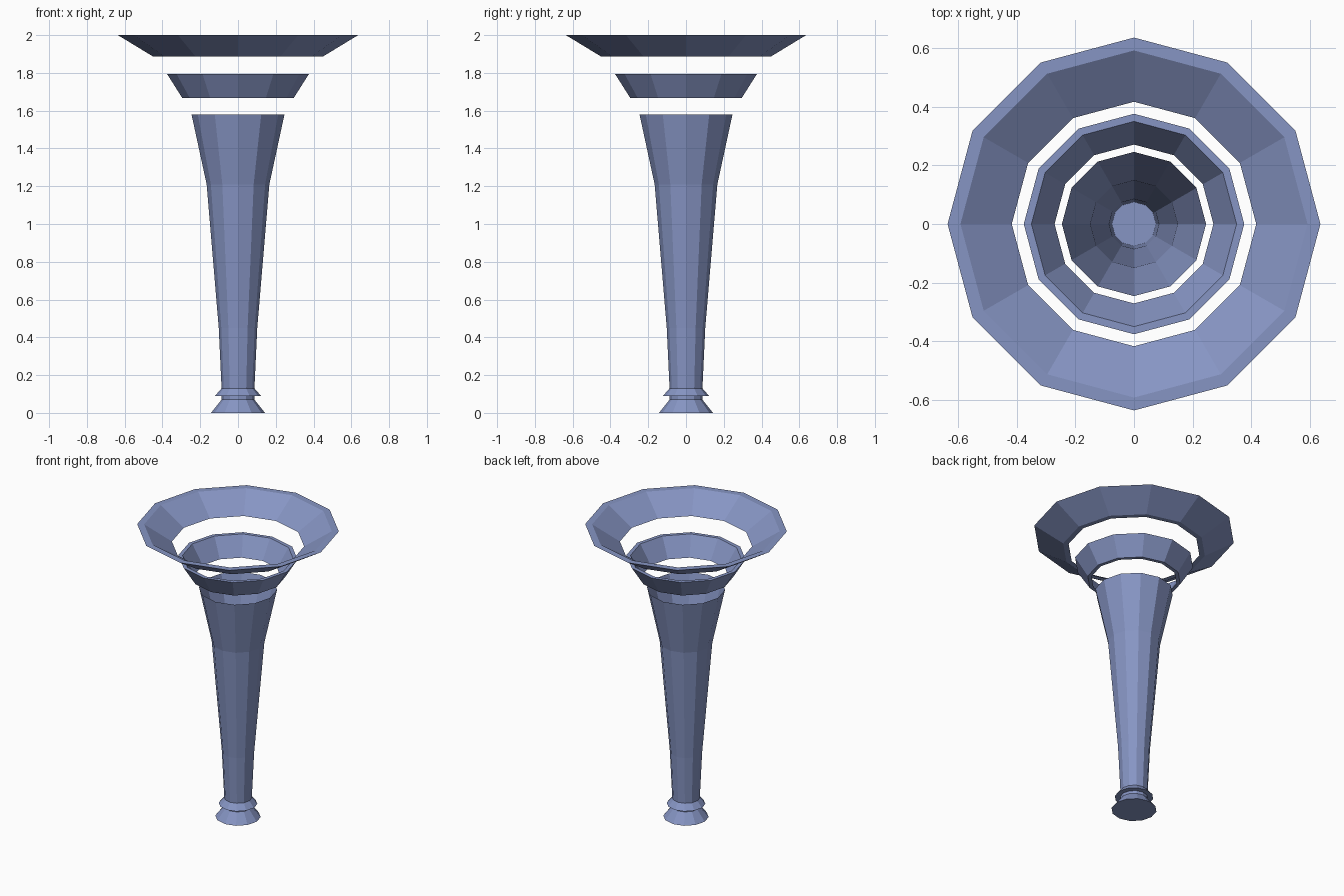
import bpy, bmesh, math

if "Cube" in bpy.data.objects:
    bpy.data.objects.remove(bpy.data.objects["Cube"])

SIDES = 12

# Slate blue finish
blue = bpy.data.materials.new("slate_blue")
blue.diffuse_color = (0.24, 0.30, 0.55, 1)
blue.use_nodes = True
blue.node_tree.nodes["Principled BSDF"].inputs["Base Color"].default_value = blue.diffuse_color


def lathe(name, profile, closed=False):
    """Revolve (radius, z) points; open profiles get end caps."""
    bm = bmesh.new()
    rings = []
    for r, z in profile:
        rings.append([bm.verts.new((r * math.cos(2 * math.pi * i / SIDES),
                                    r * math.sin(2 * math.pi * i / SIDES), z))
                      for i in range(SIDES)])
    pairs = list(zip(rings, rings[1:]))
    if closed:
        pairs.append((rings[-1], rings[0]))
    else:
        bm.faces.new(rings[0][::-1])
        bm.faces.new(rings[-1])
    for a, b in pairs:
        for i in range(SIDES):
            j = (i + 1) % SIDES
            bm.faces.new((a[i], a[j], b[j], b[i]))
    bmesh.ops.recalc_face_normals(bm, faces=bm.faces)
    mesh = bpy.data.meshes.new(name)
    bm.to_mesh(mesh)
    bm.free()
    mesh.materials.append(blue)
    obj = bpy.data.objects.new(name, mesh)
    bpy.context.collection.objects.link(obj)
    return obj


# Foot, collar and hollow flared stem, from the underside round to the inner floor
lathe("flared_stem", [
    (0.143, 0), (0.087, 0.07), (0.087, 0.09), (0.122, 0.09), (0.087, 0.13),
    (0.102, 0.45), (0.166, 1.21), (0.246, 1.58),
    (0.149, 1.21), (0.085, 0.45), (0.075, 0.13)])

# Floating bands that continue the flare
lathe("middle_band", [(0.295, 1.667), (0.376, 1.795), (0.35, 1.795), (0.271, 1.667)], True)
lathe("rim_band", [(0.452, 1.888), (0.636, 2), (0.592, 2), (0.417, 1.888)], True)
